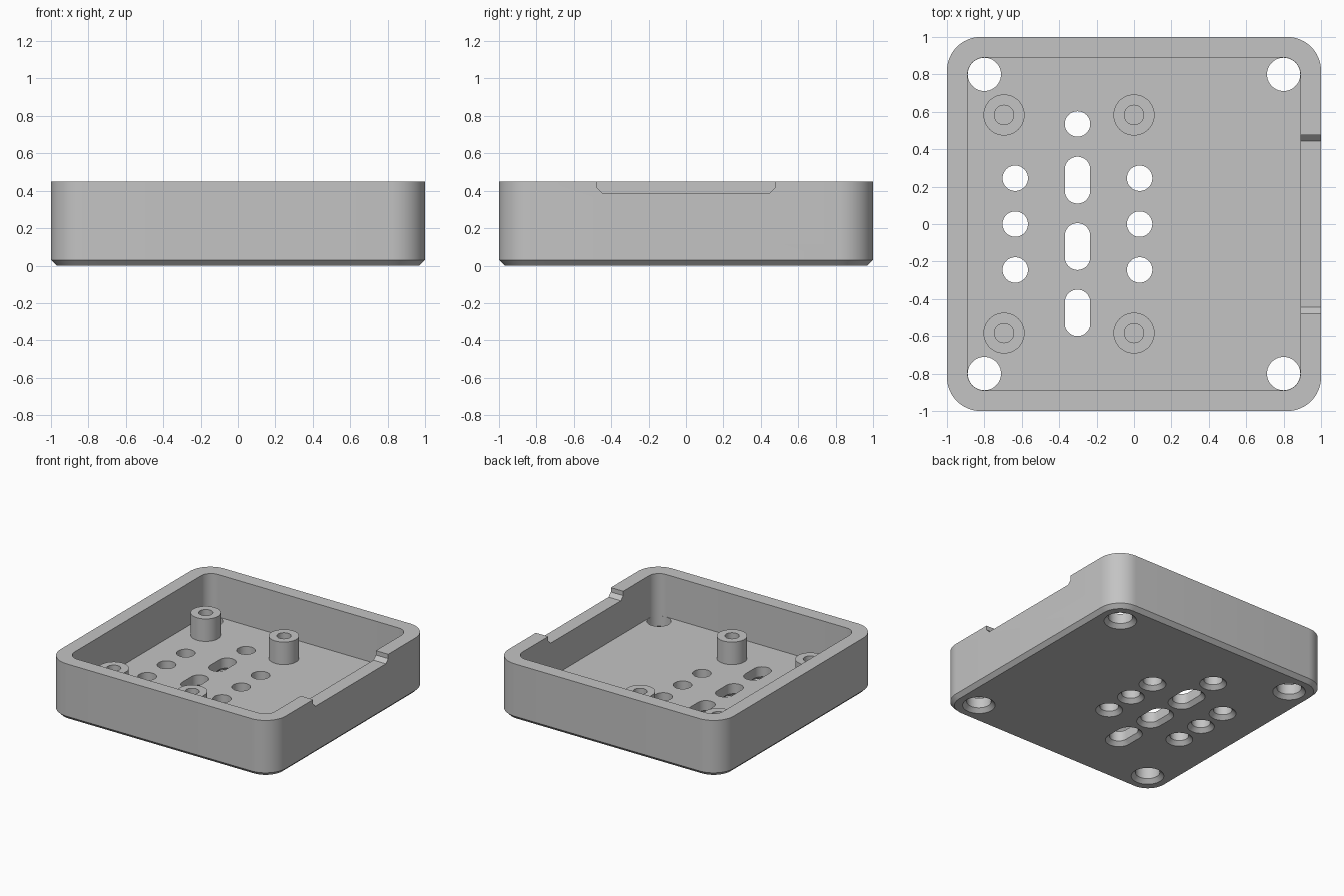
import bpy
import bmesh
from math import cos, sin, pi, radians

cube = bpy.data.objects.get("Cube")
if cube:
    bpy.data.objects.remove(cube, do_unlink=True)

HEIGHT, FLOOR, CHAMFER = 0.45, 0.11, 0.03

grey = bpy.data.materials.new("plain grey")
grey.use_nodes = True
COLOUR = (0.55, 0.55, 0.55, 1)
grey.diffuse_color = COLOUR
grey.node_tree.nodes["Principled BSDF"].inputs["Base Color"].default_value = COLOUR


def outline(hx, hy, r, steps=12):
    """Rounded rectangle, which is a slot or circle when r fills it."""
    points = []
    for k, (sx, sy) in enumerate(((1, 1), (-1, 1), (-1, -1), (1, -1))):
        for i in range(steps + 1):
            a = (k + i / steps) * pi / 2
            p = (sx * (hx - r) + r * cos(a), sy * (hy - r) + r * sin(a))
            if not points or abs(p[0] - points[-1][0]) + abs(p[1] - points[-1][1]) > 1e-5:
                points.append(p)
    if abs(points[0][0] - points[-1][0]) + abs(points[0][1] - points[-1][1]) < 1e-5:
        points.pop()
    return points


def loft(name, rings, capped=True):
    """Skin a list of equally long rings of 3D points."""
    bm = bmesh.new()
    loops = [[bm.verts.new(p) for p in ring] for ring in rings]
    for low, high in zip(loops, loops[1:]):
        for i in range(len(low)):
            bm.faces.new((low[i - 1], low[i], high[i], high[i - 1]))
    if capped:
        bm.faces.new(loops[0])
        bm.faces.new(loops[-1])
    bmesh.ops.recalc_face_normals(bm, faces=bm.faces)
    mesh = bpy.data.meshes.new(name)
    bm.to_mesh(mesh)
    bm.free()
    mesh.materials.append(grey)
    obj = bpy.data.objects.new(name, mesh)
    bpy.context.collection.objects.link(obj)
    return obj


def ring(hx, hy, r, z, x=0, y=0):
    return [(x + px, y + py, z) for px, py in outline(hx, hy, r)]


def activate(obj):
    bpy.ops.object.select_all(action="DESELECT")
    obj.select_set(True)
    bpy.context.view_layer.objects.active = obj


def cut(body, cutter):
    activate(body)
    mod = body.modifiers.new("cut", "BOOLEAN")
    mod.operation, mod.solver, mod.object = "DIFFERENCE", "EXACT", cutter
    bpy.ops.object.modifier_apply(modifier=mod.name)
    bpy.data.objects.remove(cutter, do_unlink=True)


def smooth(obj):
    activate(obj)
    bpy.ops.object.shade_smooth_by_angle(angle=radians(30))


# Tray body with a chamfered lower edge
inset = 1 - CHAMFER
tray = loft("tray", [ring(inset, inset, 0.18 - CHAMFER, 0),
                     ring(1, 1, 0.18, CHAMFER),
                     ring(1, 1, 0.18, HEIGHT)])

# Open cavity
cut(tray, loft("cavity_cutter", [ring(0.89, 0.89, 0.09, FLOOR),
                                 ring(0.89, 0.89, 0.09, HEIGHT + 0.1)]))

# Shallow chamfered notch in the side wall
half, base = 0.475, 0.385
profile = [(-half, HEIGHT + 0.1), (-half, base + CHAMFER), (CHAMFER - half, base),
           (half - CHAMFER, base), (half, base + CHAMFER), (half, HEIGHT + 0.1)]
cut(tray, loft("notch_cutter", [[(x, y, z) for y, z in profile] for x in (0.8, 1.1)]))

# Floor openings as (x, y, radius, half length), flared underneath
openings = [(sx * 0.8, sy * 0.8, 0.089, 0.089) for sx in (-1, 1) for sy in (-1, 1)]
openings += [(x, y, 0.068, 0.068) for x in (-0.635, 0.03) for y in (-0.245, 0, 0.245)]
openings += [(-0.302, 0.535, 0.068, 0.068)]
openings += [(-0.302, y, 0.068, 0.125) for y in (-0.475, -0.12, 0.235)]
for x, y, r, length in openings:
    flare = CHAMFER + 0.01
    cut(tray, loft("opening_cutter", [
        ring(r + flare, length + flare, r + flare, -0.01, x, y),
        ring(r, length, r, CHAMFER, x, y),
        ring(r, length, r, FLOOR + 0.1, x, y)]))
smooth(tray)

# Hollow mounting posts
for side, x in (("right", -0.695), ("left", 0.0)):
    for end, y in (("front", -0.583), ("back", 0.583)):
        section = ((0.11, FLOOR), (0.11, 0.29), (0.052, 0.29), (0.052, FLOOR))
        post = loft(f"{end}_{side}_post",
                    [ring(r, r, r, z, x, y) for r, z in section], capped=False)
        smooth(post)
